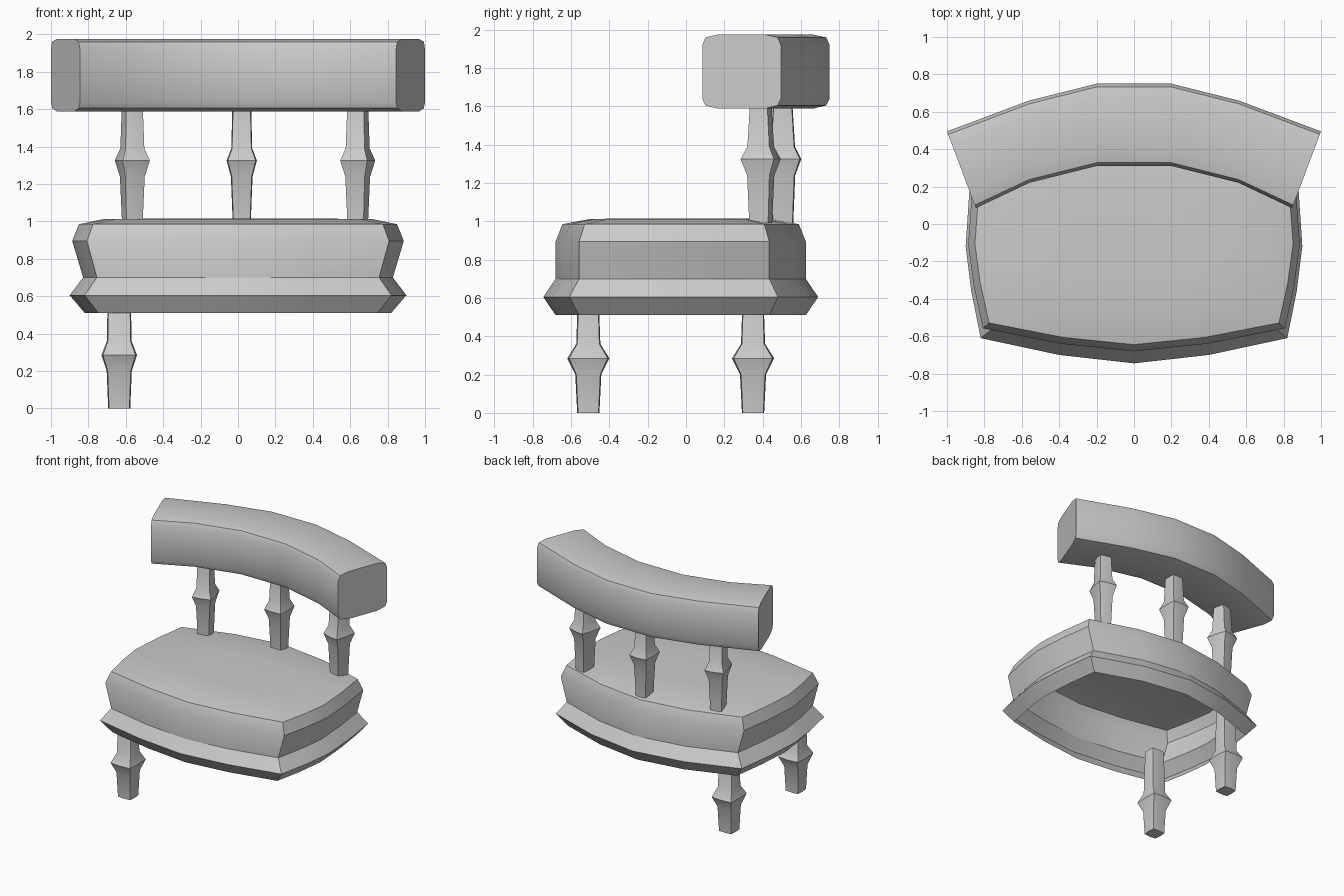
import bpy
from math import radians, cos, sin

if "Cube" in bpy.data.objects:
    bpy.data.objects.remove(bpy.data.objects["Cube"])


def add_mesh(name, verts, faces, angle=32):
    me = bpy.data.meshes.new(name)
    me.from_pydata(verts, [], faces)
    ob = bpy.data.objects.new(name, me)
    bpy.context.collection.objects.link(ob)
    bpy.ops.object.select_all(action='DESELECT')
    ob.select_set(True)
    bpy.context.view_layer.objects.active = ob
    bpy.ops.object.mode_set(mode='EDIT')
    bpy.ops.mesh.select_all(action='SELECT')
    bpy.ops.mesh.normals_make_consistent(inside=False)
    bpy.ops.object.mode_set(mode='OBJECT')
    bpy.ops.object.shade_smooth_by_angle(angle=radians(angle))
    return ob


def loft(name, rings, cap_start=True, cap_end=True, angle=32):
    n = len(rings[0])
    verts = [v for r in rings for v in r]
    faces = [(k * n + i, k * n + (i + 1) % n, (k + 1) * n + (i + 1) % n, (k + 1) * n + i)
             for k in range(len(rings) - 1) for i in range(n)]
    if cap_start:
        faces.append(tuple(range(n))[::-1])
    if cap_end:
        faces.append(tuple(range(len(verts) - n, len(verts))))
    return add_mesh(name, verts, faces, angle)


# Seat: open-bottomed shell, bowed four-cornered outline scaled up a profile
half = [(0, -.745), (.4, -.70), (.82, -.61), (.87, -.36), (.9, -.12),
        (.88, .18), (.84, .48), (.42, .625), (0, .69)]
outline = half + [(-x, y) for x, y in half[-2:0:-1]]
CY = -.03
# z, x scale, y scale
seat_profile = [(.51, .91, .91), (.605, 1, 1), (.70, .92, .91), (.895, .985, .91),
                (.985, .945, .86), (1.012, .80, .66), (1.016, .4, .33)]
loft("seat", [[(x * sx, CY + (y - CY) * sy, z) for x, y in outline]
              for z, sx, sy in seat_profile], cap_start=False)

# Turned posts: square section with slightly bowed sides
square = [(-.92, -.92), (0, -1), (.92, -.92), (1, 0), (.92, .92), (0, 1), (-.92, .92), (-1, 0)]


def post(name, cx, cy, turn, profile):
    c, s = cos(radians(turn)), sin(radians(turn))
    loft(name, [[(cx + x * hx * c - y * hy * s, cy + x * hx * s + y * hy * c, z)
                 for x, y in square] for z, hx, hy in profile])


# Legs: only the left pair exists
leg = [(0, .059, .058), (.20, .067, .068), (.285, .095, .11), (.36, .066, .063), (.73, .06, .05)]
post("front_leg", -.635, -.51, 0, leg)
post("back_leg", -.635, .35, 0, leg)

# Back spindles, outer two turned to follow the curve of the rail
spindle = [(.99, .048, .055), (1.24, .058, .065), (1.325, .081, .097),
           (1.39, .056, .064), (1.62, .05, .05)]
for name, x, y, turn in [("left_spindle", -.565, .39, 14), ("middle_spindle", .02, .505, 0),
                         ("right_spindle", .64, .39, -14)]:
    post(name, x, y, turn, spindle)

# Back rail: chamfered block section swept between inner and outer arcs
section = [(0, 1.64), (0, 1.92), (.04, 1.96), (.2, 1.975), (.8, 1.975), (.96, 1.96),
           (1, 1.92), (1, 1.64), (.96, 1.605), (.8, 1.588), (.2, 1.588), (.04, 1.605)]
# inner x, inner y, outer x, outer y
stations = [(.845, .085, 1, .495), (.56, .22, .56, .66), (.2, .31, .2, .75)]
stations += [(-a, b, -c, d) for a, b, c, d in stations[::-1]]
loft("back_rail", [[(a + (c - a) * t, b + (d - b) * t, z) for t, z in section]
                   for a, b, c, d in stations], angle=42)
